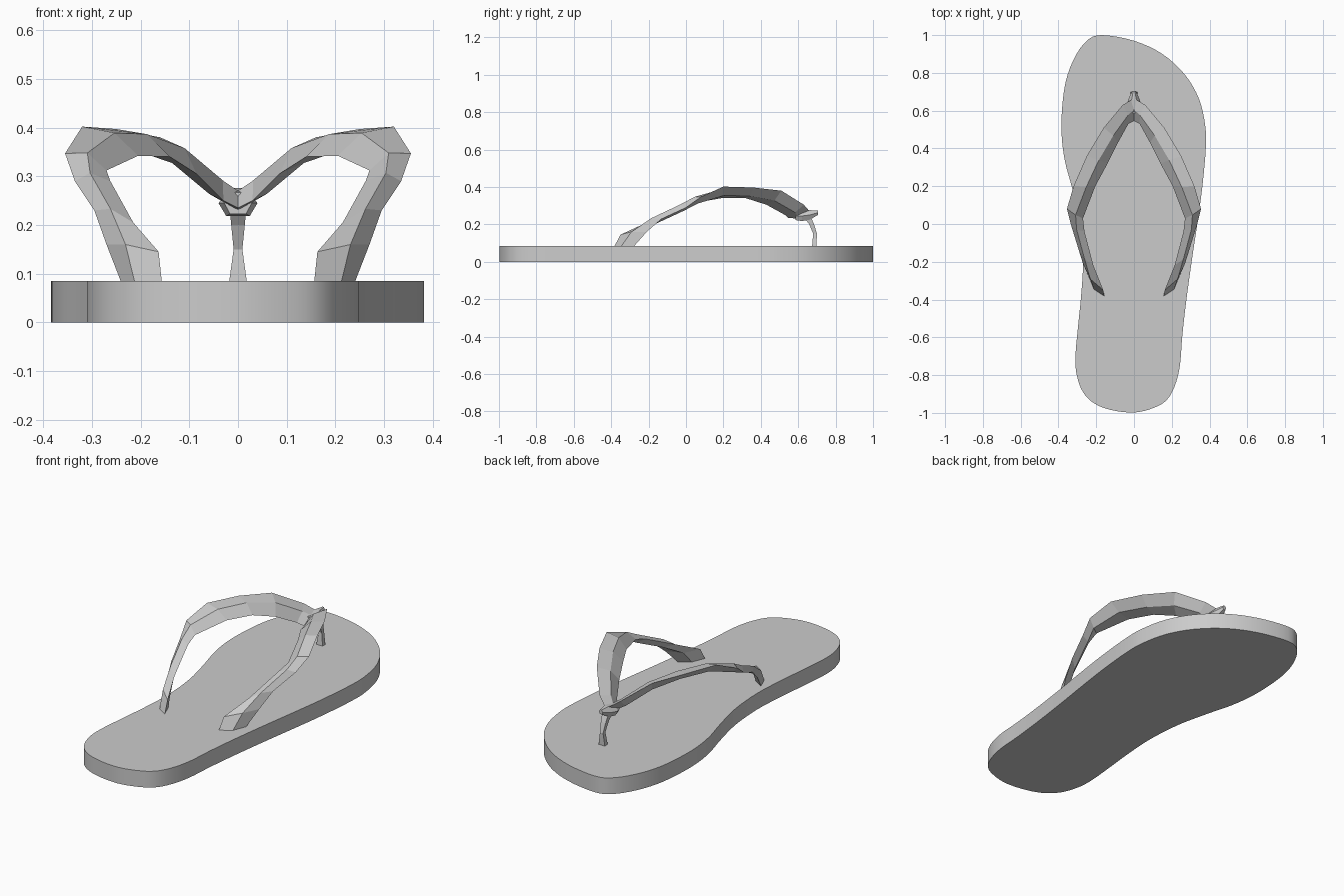
import bpy, bmesh
from mathutils import Vector

if "Cube" in bpy.data.objects:
    bpy.data.objects.remove(bpy.data.objects["Cube"])

grey = bpy.data.materials.new("grey rubber")
grey.diffuse_color = (0.6, 0.6, 0.6, 1)
grey.use_nodes = True
grey.node_tree.nodes["Principled BSDF"].inputs["Base Color"].default_value = grey.diffuse_color


def make_object(name, bm):
    bmesh.ops.recalc_face_normals(bm, faces=bm.faces)
    mesh = bpy.data.meshes.new(name)
    bm.to_mesh(mesh)
    bm.free()
    mesh.materials.append(grey)
    obj = bpy.data.objects.new(name, mesh)
    bpy.context.collection.objects.link(obj)
    return obj


def loft(name, rings, cap_end=True):
    """Skin a list of closed rings, capping the ends."""
    bm = bmesh.new()
    rows = [[bm.verts.new(p) for p in ring] for ring in rings]
    n = len(rows[0])
    for a, b in zip(rows, rows[1:]):
        for i in range(n):
            j = (i + 1) % n
            bm.faces.new((a[i], a[j], b[j], b[i]))
    bm.faces.new(rows[0])
    if cap_end:
        bm.faces.new(rows[-1])
    return make_object(name, bm)


def smooth_loop(pts, steps):
    """Closed centripetal-style smooth outline through the given points."""
    out, n = [], len(pts)
    for i in range(n):
        p0, p1, p2, p3 = (Vector(pts[(i + k) % n]) for k in (-1, 0, 1, 2))
        for s in range(steps):
            t = s / steps
            out.append(0.5 * (2 * p1 + (p2 - p0) * t
                              + (2 * p0 - 5 * p1 + 4 * p2 - p3) * t * t
                              + (3 * p1 - p0 - 3 * p2 + p3) * t ** 3))
    return out


# Sole: smooth foot-shaped slab
outline = smooth_loop([
    (-0.17, 1.0), (0, 0.97), (0.15, 0.90), (0.27, 0.79), (0.345, 0.66),
    (0.377, 0.52), (0.38, 0.40), (0.362, 0.20), (0.335, 0.0), (0.305, -0.2),
    (0.275, -0.42), (0.255, -0.6), (0.243, -0.75), (0.215, -0.86),
    (0.17, -0.935), (0.10, -0.975), (0.0, -0.998), (-0.12, -0.985),
    (-0.21, -0.95), (-0.27, -0.89), (-0.303, -0.8), (-0.31, -0.7),
    (-0.295, -0.53), (-0.28, -0.38), (-0.27, -0.2), (-0.285, 0.0),
    (-0.325, 0.18), (-0.365, 0.33), (-0.383, 0.47), (-0.38, 0.62),
    (-0.36, 0.76), (-0.315, 0.88), (-0.25, 0.97)], 4)
sole = loft("sole", [[(p.x, p.y, z) for p in outline] for z in (0, 0.085)])
bpy.context.view_layer.objects.active = sole
sole.select_set(True)
bpy.ops.object.shade_smooth_by_angle()

# Strap: diamond section swept between an outer and an inner edge, mirrored
edges = [
    ((0.235, -0.29, 0.07), (0.155, -0.39, 0.07)),
    ((0.27, -0.21, 0.16), (0.163, -0.35, 0.145)),
    ((0.295, -0.13, 0.23), (0.215, -0.22, 0.205)),
    ((0.335, 0.0, 0.29), (0.262, -0.04, 0.29)),
    ((0.355, 0.08, 0.347), (0.27, 0.03, 0.312)),
    ((0.32, 0.20, 0.402), (0.205, 0.20, 0.342)),
    ((0.25, 0.36, 0.397), (0.14, 0.32, 0.34)),
    ((0.16, 0.51, 0.38), (0.085, 0.43, 0.305)),
    ((0.06, 0.63, 0.305), (0.03, 0.53, 0.25)),
    ((0.0, 0.665, 0.265), (0.0, 0.545, 0.235)),
]
mids = [(Vector(o) + Vector(i)) / 2 for o, i in edges]
rings = []
for k, (o, i) in enumerate(edges):
    o, i = Vector(o), Vector(i)
    tangent = mids[min(k + 1, len(mids) - 1)] - mids[max(k - 1, 0)]
    normal = (o - i).cross(tangent).normalized() * 0.02
    if k == len(edges) - 1:
        normal = Vector((0, 0, 0.02))
    rings.append([o, mids[k] + normal, i, mids[k] - normal])
strap = loft("strap", rings, cap_end=False)
mirror = strap.modifiers.new("mirror", 'MIRROR')
mirror.use_clip = True

# Toe post: thin bent peg, (y, z, half width, half depth)
post = [(0.685, 0.07, 0.02, 0.012), (0.69, 0.15, 0.009, 0.010),
        (0.672, 0.20, 0.014, 0.013), (0.645, 0.245, 0.018, 0.02)]
loft("toe_post", [[(-w, y - d, z), (w, y - d, z), (w, y + d, z), (-w, y + d, z)]
                  for y, z, w, d in post])

# Knot: small faceted lump joining both strap arms to the post
knot = [(0.585, 0.245, 0.028, 0.022), (0.62, 0.245, 0.04, 0.027),
        (0.66, 0.25, 0.03, 0.026), (0.705, 0.262, 0.01, 0.012)]
loft("strap_knot", [[(-w, y, z), (-w * 0.6, y, z - h), (w * 0.6, y, z - h),
                     (w, y, z), (w * 0.4, y, z + h), (-w * 0.4, y, z + h)]
                    for y, z, w, h in knot])
